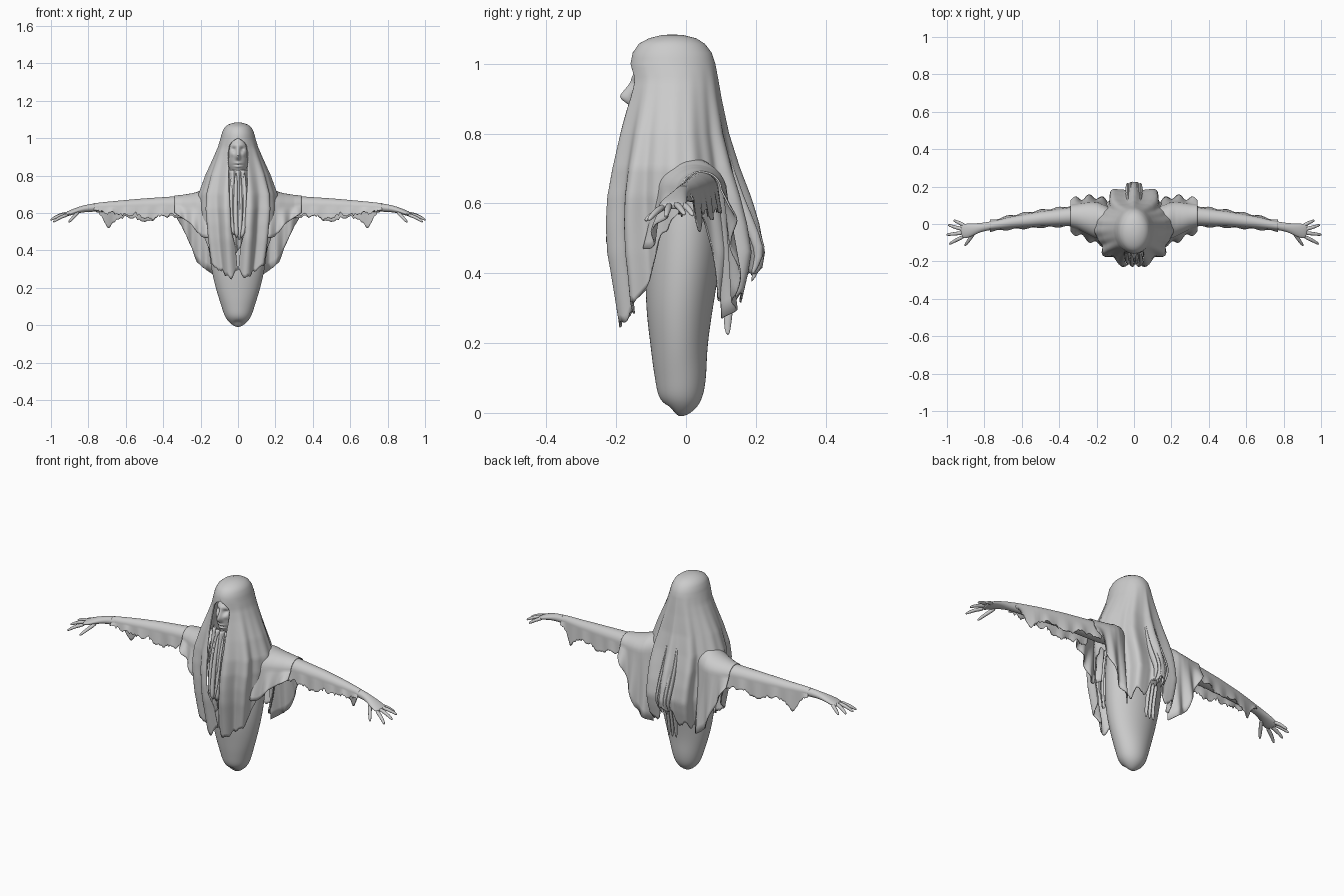
import bpy, bmesh, math, random
from mathutils import Vector

random.seed(4)
cube = bpy.data.objects.get("Cube")
if cube:
    bpy.data.objects.remove(cube)

grey = bpy.data.materials.new("pale grey cloth")
grey.use_nodes = True
grey.diffuse_color = (0.6, 0.6, 0.6, 1)
grey.node_tree.nodes["Principled BSDF"].inputs["Base Color"].default_value = (0.6, 0.6, 0.6, 1)
grey.node_tree.nodes["Principled BSDF"].inputs["Roughness"].default_value = 0.8


def finish(name, bm, mirror=False, subsurf=0, thick=0, angle=60):
    """Turn a bmesh into a smooth-shaded object with its modifiers."""
    bmesh.ops.recalc_face_normals(bm, faces=bm.faces)
    mesh = bpy.data.meshes.new(name)
    bm.to_mesh(mesh)
    bm.free()
    mesh.materials.append(grey)
    ob = bpy.data.objects.new(name, mesh)
    bpy.context.collection.objects.link(ob)
    bpy.ops.object.select_all(action='DESELECT')
    ob.select_set(True)
    bpy.context.view_layer.objects.active = ob
    bpy.ops.object.shade_smooth_by_angle(angle=math.radians(angle))
    if mirror:
        ob.modifiers.new("mirror", 'MIRROR')
    if thick:
        mod = ob.modifiers.new("thickness", 'SOLIDIFY')
        mod.thickness, mod.offset = thick, 0
    if subsurf:
        mod = ob.modifiers.new("smooth", 'SUBSURF')
        mod.levels = mod.render_levels = subsurf


def skin(bm, rows, closed=False):
    """Join rows of points with quads."""
    grid = [[bm.verts.new(p) for p in row] for row in rows]
    for a, b in zip(grid, grid[1:]):
        n = len(a)
        for i in range(n if closed else n - 1):
            j = (i + 1) % n
            bm.faces.new((a[i], a[j], b[j], b[i]))
    return grid


def tube(bm, path, ref, sides=12):
    """Elliptical tube along (x, y, z, radius_a, radius_b) stations."""
    pts = [Vector(p[:3]) for p in path]
    rows = []
    for i, p in enumerate(path):
        t = (pts[min(i + 1, len(pts) - 1)] - pts[max(i - 1, 0)]).normalized()
        side = t.cross(Vector(ref)).normalized()
        up = side.cross(t)
        angs = [math.tau * k / sides for k in range(sides)]
        rows.append([pts[i] + side * p[3] * math.cos(a) + up * p[4] * math.sin(a) for a in angs])
    grid = skin(bm, rows, True)
    bm.faces.new(grid[0])
    bm.faces.new(grid[-1])


def sample(table, key):
    """Interpolate a table whose first column ascends."""
    if key <= table[0][0]:
        return table[0][1:]
    for a, b in zip(table, table[1:]):
        if key <= b[0]:
            f = (key - a[0]) / (b[0] - a[0])
            return [u + (v - u) * f for u, v in zip(a[1:], b[1:])]
    return table[-1][1:]


def arch(x, front, back, top, spring, low_front, low_back, flare, wave):
    """Cross-section of cloth lying over an arm and hanging down both sides."""
    mid, half = (front + back) / 2, (back - front) / 2
    sides = []
    for sign, low in ((-1, low_front), (1, low_back)):
        hang = [(x, mid + sign * (half + (flare + wave) * f), spring + (low - spring) * f)
                for f in [1 - j / 8 for j in range(8)]]
        over = [(x, mid + sign * half * math.cos(a), spring + (top - spring) * math.sin(a))
                for a in [math.pi / 16 * j for j in range(8)]]
        sides.append(hang + over)
    return sides[0] + [(x, mid, top)] + sides[1][::-1]


# Legless lower body
bm = bmesh.new()
tube(bm, [(0, -.035, .004, .015, .018), (0, -.03, .007, .035, .036), (0, -.018, .035, .068, .064),
          (0, -.015, .09, .086, .073), (0, -.018, .14, .102, .078), (0, -.02, .2, .121, .083),
          (0, -.02, .3, .145, .097), (0, -.01, .42, .16, .107), (0, 0, .55, .16, .11),
          (0, 0, .66, .15, .1), (0, -.02, .74, .07, .06), (0, -.04, .85, .04, .045)], (0, 1, 0), 24)
finish("lower_body", bm, subsurf=2)

# Head with a modelled face: (x, z, x spread, z spread, push forward)
BUMPS = [(0, .922, .009, .028, .016), (0, .902, .013, .018, .02), (0, .965, .05, .012, .006),
         (.023, .94, .012, .011, -.012), (-.023, .94, .012, .011, -.012),
         (.03, .915, .014, .014, .006), (-.03, .915, .014, .014, .006),
         (0, .866, .018, .006, .009), (0, .857, .02, .003, -.007), (0, .848, .016, .006, .009),
         (0, .815, .02, .014, .012)]
bm = bmesh.new()
bmesh.ops.create_uvsphere(bm, u_segments=96, v_segments=72, radius=1)
for v in bm.verts:
    n = v.co.copy()
    v.co = (n.x * .058, -.078 + n.y * .08, .905 + n.z * .115)
    if n.y < 0:
        push = sum(d * math.exp(-((v.co.x - x) / sx) ** 2 - ((v.co.z - z) / sz) ** 2)
                   for x, z, sx, sz, d in BUMPS)
        v.co.y -= push * min(1, -2 * n.y)
finish("head", bm, angle=180)

# Draped shroud: z, half width, front y, back y
PROFILE = [(.25, .165, -.19, .165), (.4, .19, -.215, .2), (.46, .198, -.226, .21),
           (.54, .204, -.23, .195), (.62, .21, -.226, .172), (.7, .204, -.212, .145),
           (.8, .17, -.19, .117), (.9, .126, -.167, .098), (.95, .105, -.158, .09),
           (1.0, .09, -.156, .081), (1.03, .082, -.15, .071), (1.055, .07, -.133, .052),
           (1.07, .051, -.105, .028), (1.079, .025, -.07, -.008), (1.081, 0, -.04, -.04)]
# Hem height by angle, -90 is front and 90 is back
HEM = [(-90, .3), (-78, .25), (-62, .28), (-48, .31), (-36, .36), (-24, .5), (0, .6), (15, .55),
       (25, .42), (35, .33), (45, .3), (55, .35), (66, .31), (78, .4), (90, .42)]
# Half width of the face opening by height
GAP = [(.3, .004), (.42, .018), (.5, .038), (.75, .05), (.93, .05), (.965, .043), (.985, .027), (.998, 0)]


def shroud_point(u, z):
    rx, yf, yb = sample(PROFILE, z)
    start = math.asin(sample(GAP, z)[0] / rx) if z < 1 else 0
    ang = -math.pi / 2 + start + u * (math.tau - 2 * start)
    c, s = math.cos(ang), math.sin(ang)
    mid = (yf + yb) / 2
    # folds fan out from the head and deepen downwards
    depth = .085 * min(1, max(0, (1.0 - z) / .4)) * (.5 + .5 * abs(s))
    sym = abs(ang - math.pi / 2)
    fold = math.sin(sym * 9 + 2 * math.sin(sym * 2.3) + 2 * z) + .3 * math.sin(sym * 19 + 4 * z)
    r = 1 + depth * (fold - .45)
    return Vector((rx * c * r, mid + (yb - mid) * s * r, z))


COLS = 200
levels = [1.081, 1.08, 1.079, 1.075, 1.07, 1.063, 1.055, 1.043, 1.03, 1.015]
levels += [1.0 - .0125 * i for i in range(32)]
rows = [[shroud_point(i / COLS, z) for i in range(COLS + 1)] for z in levels]
hems = []
for i in range(COLS + 1):
    deg = math.degrees(math.asin(max(-1, min(1, -math.cos(math.tau * i / COLS)))))
    hems.append(sample(HEM, deg)[0] + .006 * math.sin(i * .9) + random.uniform(-.004, .004))
for k in range(1, 19):
    rows.append([shroud_point(i / COLS, .6125 + (min(h, .605) - .6125) * k / 18) for i, h in enumerate(hems)])
bm = bmesh.new()
skin(bm, rows)
bmesh.ops.remove_doubles(bm, verts=bm.verts, dist=.0003)
finish("shroud", bm, thick=.006, angle=70)

# Shoulder cape: x, front y, back y, top, spring, front hem, back hem
CAPE = [(.13, -.075, .085, .735, .64, .48, .27), (.16, -.08, .1, .73, .64, .47, .29),
        (.19, -.078, .112, .722, .637, .47, .31), (.22, -.066, .115, .709, .635, .5, .34),
        (.25, -.05, .113, .702, .635, .54, .42), (.3, -.025, .105, .694, .635, .575, .53),
        (.338, -.012, .1, .69, .64, .6, .59)]
bm = bmesh.new()
rows = []
for k in range(41):
    x = .13 + .208 * k / 40
    rows.append(arch(x, *sample(CAPE, x), .03, .012 * math.sin(x * 85)))
skin(bm, rows)
finish("shoulder_cape", bm, mirror=True, thick=.005)

# Pleated scarf behind the face opening
rows = []
for k in range(25):
    z = .83 - .43 * k / 24
    yc = sample(PROFILE, z)[1] + .035
    rows.append([(x, yc + x * x * 6 + .008 * math.sin(x * 210 + z * 6), z + .02 * math.sin(x * 70) * k / 24)
                 for x in [-.075 + .15 * i / 48 for i in range(49)]])
bm = bmesh.new()
skin(bm, rows)
finish("inner_scarf", bm, thick=.004)

# Hanging cloth strands, in the front opening and down the back
bm = bmesh.new()
for i in range(4):
    x = -.036 + .024 * i
    low = .42 + .03 * abs(i - 1.5) + random.uniform(0, .04)
    y = -.17 - .012 * (i % 2)
    tube(bm, [(x * .9, y + .03, .82, .007, .006), (x, y, .72, .012, .012),
              (x * 1.1, y - .02, .6, .013, .014), (x * .8, y - .036, .5, .013, .014),
              (x * .6, y - .036, low + .02, .012, .013), (x * .5, y - .028, low, .003, .004)], (0, 1, 0), 8)
finish("front_strands", bm, subsurf=1)

bm = bmesh.new()
for i in range(5):
    x = -.036 + .018 * i
    y = .005 * (i % 2)
    tube(bm, [(x * .6, .082, .88, .004, .006), (x * .8, .108 + y, .75, .008, .014),
              (x, .148 + y, .62, .01, .016), (x, .2 + y, .5, .011, .018),
              (x * .9, .215 + y, .45, .01, .014), (x * .8, .185, .39 - .02 * (i % 2), .003, .004)], (0, 1, 0), 8)
# loose tassels below the back hem
for x in (-.02, 0, .02):
    tube(bm, [(x, .15, .42, .01, .014), (x, .125, .33, .009, .014), (x, .118, .26, .008, .014),
              (x * 1.2, .12, .22, .003, .005)], (0, 1, 0), 8)
finish("back_strands", bm, subsurf=1)

# Arms with palms
ARM = [(.15, .05, .64, .05, .045), (.33, .042, .642, .044, .043), (.5, .028, .638, .035, .036),
       (.65, .01, .633, .028, .029), (.77, -.01, .63, .022, .023), (.83, -.02, .622, .024, .018),
       (.88, -.033, .607, .038, .015), (.915, -.04, .594, .04, .012), (.925, -.042, .59, .032, .008)]
bm = bmesh.new()
tube(bm, ARM, (0, 0, 1), 16)
finish("arms", bm, mirror=True, subsurf=2)

# Fingers and thumb: base, knuckle, tip
FINGERS = [((.9, -.012, .599), (.932, .006, .588), (.965, .02, .565)),
           ((.91, -.03, .599), (.955, -.018, .59), (.995, -.004, .568)),
           ((.91, -.047, .596), (.96, -.052, .586), (1.003, -.058, .562)),
           ((.905, -.064, .592), (.95, -.085, .578), (.988, -.108, .552)),
           ((.85, -.04, .607), (.878, -.08, .58), (.905, -.118, .55))]
bm = bmesh.new()
for base, mid, tip in FINGERS:
    near = Vector(mid).lerp(Vector(tip), .85)
    tube(bm, [(*base, .012, .011), (*mid, .0105, .0095), (*near, .008, .0075), (*tip, .003, .003)], (0, 0, 1), 8)
finish("fingers", bm, mirror=True, subsurf=1)

# Torn sleeves, open underneath: x, front hem, back hem
TORN = [(.3, .585, .57), (.42, .575, .58), (.48, .555, .545), (.53, .585, .56), (.6, .58, .575),
        (.65, .59, .56), (.69, .59, .51), (.74, .6, .59), (.78, .615, .615)]
rows = []
for k in range(61):
    x = .29 + .48 * k / 60
    y, z, ra, rb = sample(ARM, x)
    low_front, low_back = sample(TORN, x)
    tear = .018 * abs((k % 8) / 4 - 1) * (k % 5 != 1) + random.uniform(-.004, .004)
    ease = .002 - .005 * (k / 60) ** 4
    rows.append(arch(x, y - ra - ease, y + ra + ease, z + rb + ease, z, min(low_front + tear, z - .005),
                     min(low_back + tear * .7, z - .005), .008, .004 * math.sin(k * .55)))
bm = bmesh.new()
skin(bm, rows)
finish("torn_sleeves", bm, mirror=True, thick=.004)
